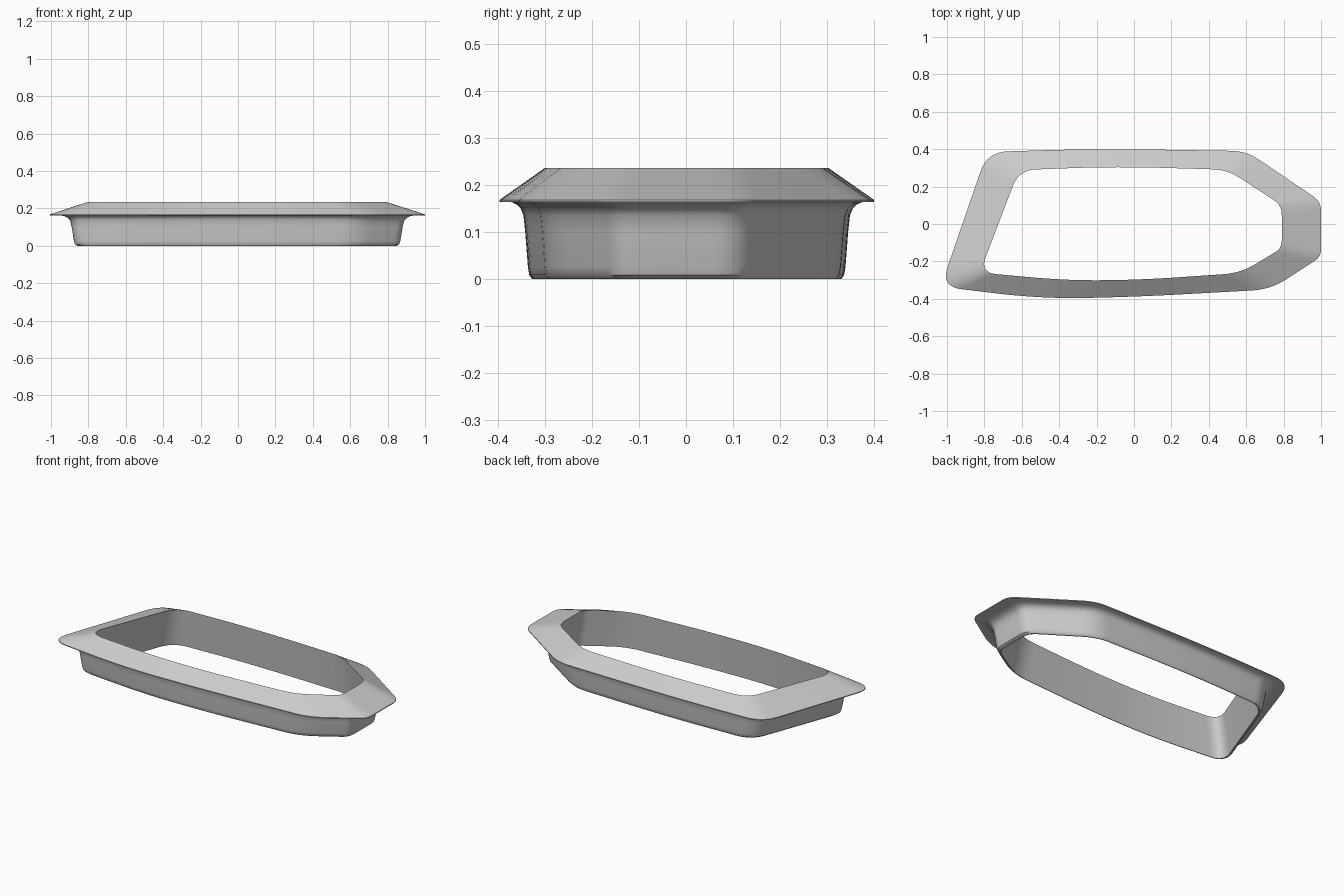
import bpy
import math
from mathutils import Vector

cube = bpy.data.objects.get("Cube")
if cube:
    bpy.data.objects.remove(cube, do_unlink=True)

STEPS = 8

# Outline corners: x, y, rounding length
RIM = [(-1.033, -.335, .11), (-.5, -.4, .25), (0, -.39, .25), (.73, -.35, .1),
       (1, -.175, .04), (1, .12, .05), (.6, .39, .08), (-.2, .403, .4), (-.785, .385, .11)]
OPENING = [(-.825, -.26, .09), (-.35, -.303, .2), (.05, -.298, .2), (.57, -.262, .09),
           (.79, -.13, .04), (.79, .1, .05), (.5, .29, .08), (-.1, .308, .4), (-.615, .288, .09)]

# Cross-section: position between opening (0) and rim (1), height
SECTION = [(0, .235), (1, .168), (1, .163), (.74, .163), (.62, .158), (.53, .149),
           (.47, .135), (.43, .1), (.37, .025), (.34, .008), (.28, 0), (.24, 0)]


def rounded_outline(corners):
    """Closed outline with each corner replaced by a short curve."""
    points = []
    for i, (x, y, r) in enumerate(corners):
        c = Vector((x, y))
        ends = []
        for other in (corners[i - 1], corners[(i + 1) % len(corners)]):
            edge = Vector(other[:2]) - c
            ends.append(c + edge.normalized() * min(r, edge.length * .48))
        for k in range(STEPS + 1):
            t = k / STEPS
            points.append(ends[0].lerp(c, t).lerp(c.lerp(ends[1], t), t))
    return points


# Loft the section around the two outlines
outer = rounded_outline(RIM)
inner = rounded_outline(OPENING)
n, m = len(outer), len(SECTION)
verts = [(*a.lerp(b, t), z) for t, z in SECTION for a, b in zip(inner, outer)]
faces = []
for j in range(m):
    k = (j + 1) % m
    for i in range(n):
        h = (i + 1) % n
        faces.append((j * n + i, k * n + i, k * n + h, j * n + h))

mesh = bpy.data.meshes.new("bezel_frame")
mesh.from_pydata(verts, [], faces)
mesh.update()
frame = bpy.data.objects.new("bezel_frame", mesh)
bpy.context.collection.objects.link(frame)

# Plain grey material
grey = bpy.data.materials.new("light_grey")
grey.use_nodes = True
colour = (.6, .6, .6, 1)
grey.diffuse_color = colour
grey.node_tree.nodes["Principled BSDF"].inputs["Base Color"].default_value = colour
mesh.materials.append(grey)

# Smooth curves, crisp edges
bpy.ops.object.select_all(action='DESELECT')
frame.select_set(True)
bpy.context.view_layer.objects.active = frame
bpy.ops.object.mode_set(mode='EDIT')
bpy.ops.mesh.select_all(action='SELECT')
bpy.ops.mesh.normals_make_consistent(inside=False)
bpy.ops.object.mode_set(mode='OBJECT')
bpy.ops.object.shade_smooth_by_angle(angle=math.radians(35))
